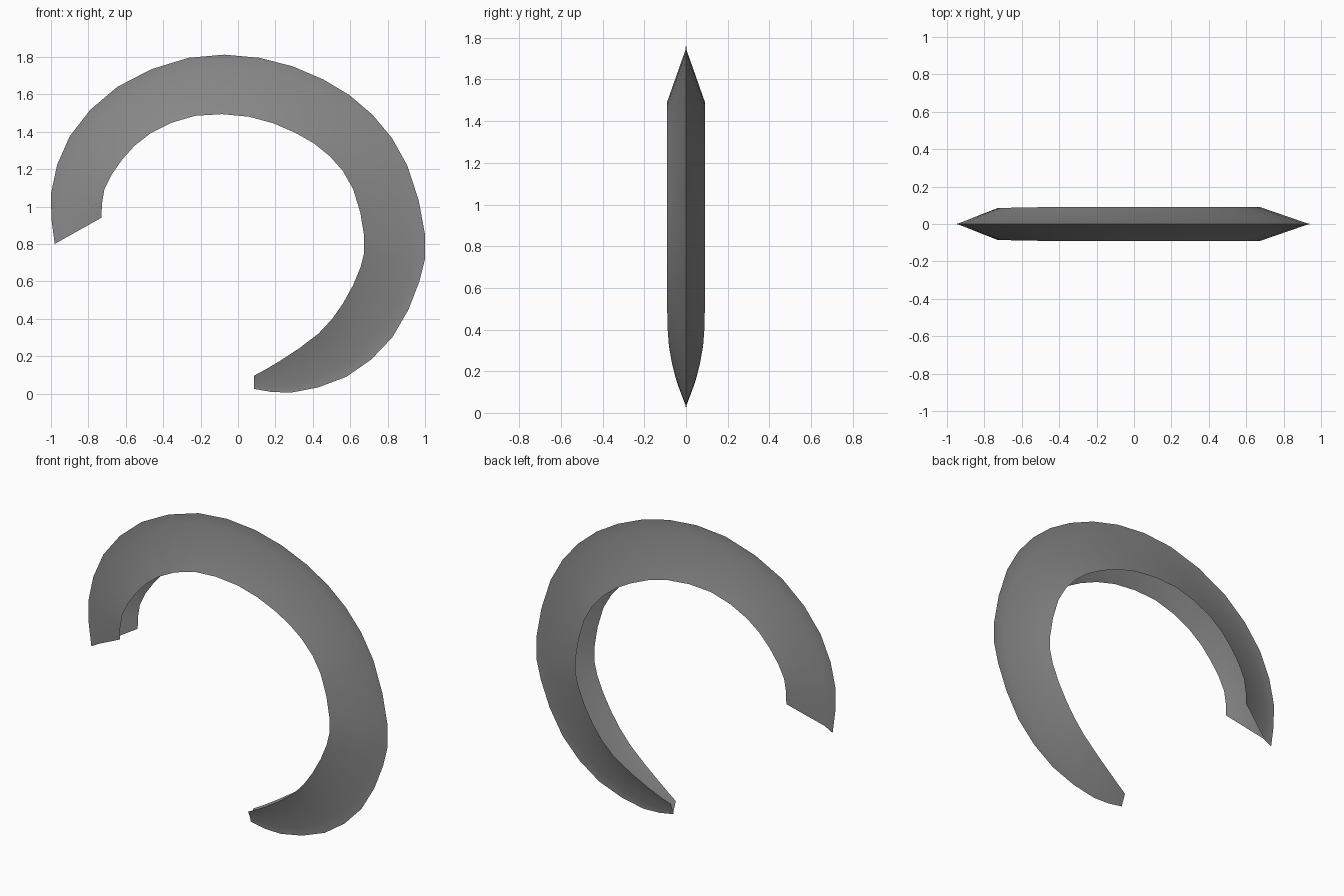
import bpy
import bmesh
import math
from mathutils import Vector

cube = bpy.data.objects.get("Cube")
if cube:
    bpy.data.objects.remove(cube, do_unlink=True)

# Stations along the crescent: outer x, z, inner x, z, half thickness at the spine
STATIONS = [
    (-.98, .80, -.73, .94, .085),
    (-1, 1.07, -.715, 1.09, .085),
    (-.9, 1.375, -.62, 1.25, .088),
    (-.645, 1.64, -.47, 1.39, .09),
    (-.265, 1.795, -.23, 1.485, .09),
    (.115, 1.795, .06, 1.48, .09),
    (.455, 1.68, .305, 1.395, .09),
    (.72, 1.49, .49, 1.27, .09),
    (.905, 1.22, .615, 1.095, .09),
    (1, .85, .675, .84, .09),
    (.97, .6, .655, .675, .09),
    (.825, .3, .56, .48, .09),
    (.58, .09, .43, .32, .082),
    (.285, .005, .225, .175, .052),
    (.085, .025, .085, .095, .024),
]
STEPS = 2          # sections per span
BEVEL_END = .79    # where the bevel meets the thin cutting edge
EDGE_HALF = .0015


def spline(points, steps):
    """Catmull-Rom curve through points of any dimension."""
    pts = [Vector(p) for p in points]
    pts = [2 * pts[0] - pts[1]] + pts + [2 * pts[-1] - pts[-2]]
    result = []
    for a, b, c, d in zip(pts, pts[1:], pts[2:], pts[3:]):
        for i in range(steps):
            t = i / steps
            result.append(b + (c - a) * (t / 2)
                          + (2 * a - 5 * b + 4 * c - d) * (t * t / 2)
                          + (3 * b - a - 3 * c + d) * (t ** 3 / 2))
    return result + [pts[-2]]


# Material
steel = bpy.data.materials.new("steel_grey")
steel.use_nodes = True
grey = (.25, .25, .25, 1)
steel.diffuse_color = grey
steel.node_tree.nodes["Principled BSDF"].inputs["Base Color"].default_value = grey

# Front half of the blade: hollow bevelled wall and thin cutting edge
bm = bmesh.new()
rows = []
for ox, oz, ix, iz, half in spline(STATIONS, STEPS):
    outer, inner = Vector((ox, 0, oz)), Vector((ix, 0, iz))
    ridge = inner.lerp(outer, BEVEL_END)
    inner.y, ridge.y = -half, -EDGE_HALF
    rows.append([bm.verts.new(p) for p in (inner, ridge, outer)])
for near, far in zip(rows, rows[1:]):
    for k in range(2):
        bm.faces.new((near[k], far[k], far[k + 1], near[k + 1]))
bm.normal_update()
if sum(f.normal.y for f in bm.faces) > 0:
    bmesh.ops.reverse_faces(bm, faces=bm.faces[:])

mesh = bpy.data.meshes.new("crescent_blade")
bm.to_mesh(mesh)
bm.free()
mesh.materials.append(steel)
blade = bpy.data.objects.new("crescent_blade", mesh)
bpy.context.collection.objects.link(blade)

# Back half, joined along the cutting edge
mirror = blade.modifiers.new("back_half", 'MIRROR')
mirror.use_axis = (False, True, False)
mirror.merge_threshold = .0005
bpy.ops.object.select_all(action='DESELECT')
blade.select_set(True)
bpy.context.view_layer.objects.active = blade
bpy.ops.object.modifier_apply(modifier=mirror.name)
bpy.ops.object.shade_smooth_by_angle(angle=math.radians(35))
